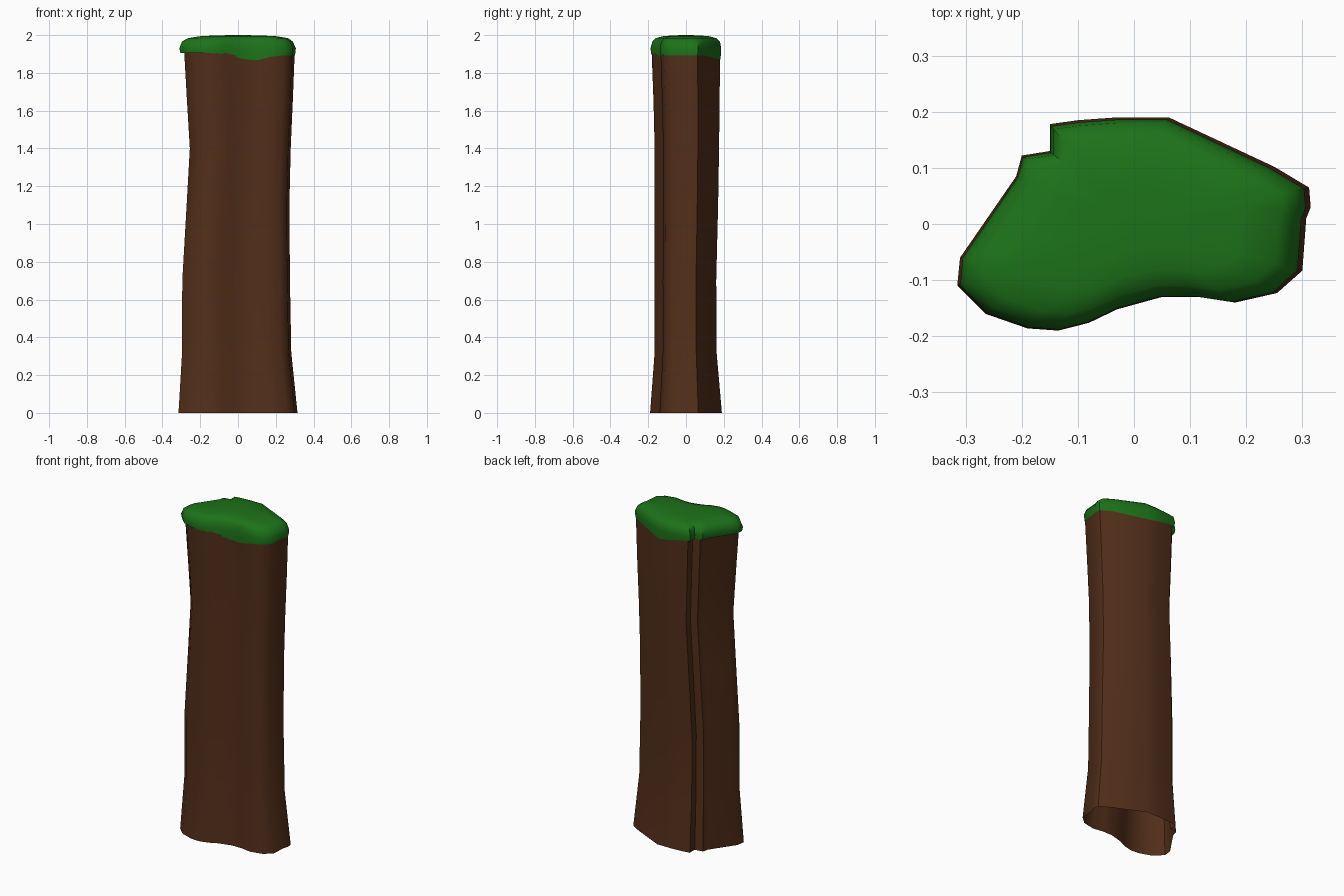
import bpy, bmesh, math

if "Cube" in bpy.data.objects:
    bpy.data.objects.remove(bpy.data.objects["Cube"])

# Plan outline, counter-clockwise, with the stepped fold at the back left
OUTLINE = [(-.315, -.11), (-.265, -.16), (-.19, -.186), (-.135, -.19), (-.08, -.176),
           (-.03, -.152), (.05, -.13), (.115, -.13), (.18, -.14), (.255, -.123),
           (.3, -.083), (.307, .01), (.315, .03), (.312, .065), (.25, .102),
           (.062, .19), (-.03, .19), (-.1, .185), (-.15, .178), (-.15, .13),
           (-.2, .122), (-.21, .085), (-.31, -.06)]


def fit(x0, x1, y0, y1):
    """Outline rescaled to the given extents."""
    return [(x0 + (x + .315) / .63 * (x1 - x0), y0 + (y + .19) / .38 * (y1 - y0))
            for x, y in OUTLINE]


def loft(name, rings, color, apex=None):
    bm = bmesh.new()
    loops = [[bm.verts.new(p) for p in ring] for ring in rings]
    n = len(OUTLINE)
    for a, b in zip(loops, loops[1:]):
        for i in range(n):
            j = (i + 1) % n
            bm.faces.new((a[i], a[j], b[j], b[i]))
    if apex:
        top = bm.verts.new(apex)
        for i in range(n):
            bm.faces.new((loops[-1][i], loops[-1][(i + 1) % n], top))
    mesh = bpy.data.meshes.new(name)
    bm.to_mesh(mesh)
    bm.free()
    obj = bpy.data.objects.new(name, mesh)
    bpy.context.collection.objects.link(obj)
    mat = bpy.data.materials.new(name + "_color")
    mat.diffuse_color = color
    mat.use_nodes = True
    mat.node_tree.nodes["Principled BSDF"].inputs["Base Color"].default_value = mat.diffuse_color
    mesh.materials.append(mat)
    bpy.ops.object.select_all(action='DESELECT')
    obj.select_set(True)
    bpy.context.view_layer.objects.active = obj
    bpy.ops.object.shade_smooth_by_angle(angle=math.radians(50))
    return obj


def rim(x, y):
    """Wavy lower edge of the cap, dipping at the middle of the front."""
    return 1.905 - .035 * math.exp(-((x - .05) / .1) ** 2) - .012 * (x > .1)


# Hollow trunk: height and x / y extents of each section
SECTIONS = [(0, -.315, .315, -.19, .19), (.32, -.296, .282, -.166, .162),
            (.7, -.295, .275, -.166, .16), (1.1, -.272, .272, -.166, .17),
            (1.4, -.255, .279, -.166, .175), (1.65, -.27, .29, -.172, .178)]
rings = [[(x, y, z) for x, y in fit(*ext)] for z, *ext in SECTIONS]
top = fit(-.285, .3, -.182, .18)
rings.append([(x, y, rim(x, y) + .01) for x, y in top])
loft("trunk", rings, (.085, .028, .01, 1))

# Domed grassy cap with a slight overhang
cap = [[(x, y, rim(x, y)) for x, y in fit(-.305, .302, -.185, .183)],
       [(x, y, 1.93) for x, y in fit(-.31, .306, -.188, .186)],
       [(x, y, 1.966) for x, y in fit(-.297, .29, -.178, .18)]]
for s, z in ((.84, 1.984), (.62, 1.995), (.3, 1.999)):
    cap.append([(x * s, y * s, z) for x, y in OUTLINE])
loft("grass_cap", cap, (.012, .17, .01, 1), apex=(0, 0, 2))
